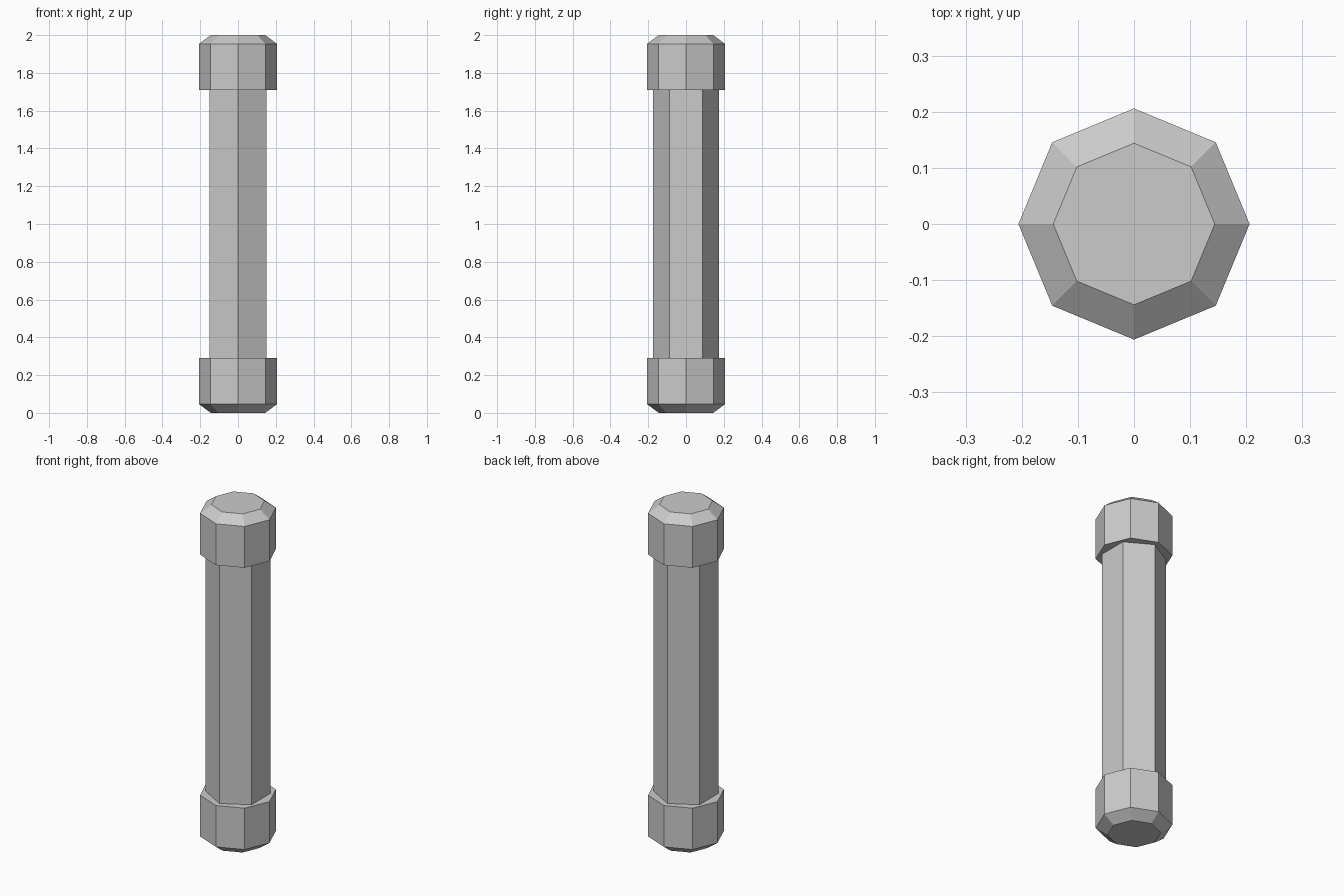
import bpy, bmesh
from math import sin, cos, pi

if "Cube" in bpy.data.objects:
    bpy.data.objects.remove(bpy.data.objects["Cube"])


def lathe(name, sides, profile, start=0.0):
    """Closed faceted solid from (radius, z) rings, bottom to top."""
    bm = bmesh.new()
    rings = [[bm.verts.new((r * cos(start + 2 * pi * i / sides),
                            r * sin(start + 2 * pi * i / sides), z))
              for i in range(sides)] for r, z in profile]
    for low, high in zip(rings, rings[1:]):
        for i in range(sides):
            j = (i + 1) % sides
            bm.faces.new((low[i], low[j], high[j], high[i]))
    bm.faces.new(rings[0][::-1])
    bm.faces.new(rings[-1])
    mesh = bpy.data.meshes.new(name)
    bm.to_mesh(mesh)
    bm.free()
    obj = bpy.data.objects.new(name, mesh)
    bpy.context.collection.objects.link(obj)
    return obj


# Hexagonal shaft, corner pointing to the front
lathe("shaft", 6, [(0.174, 0.28), (0.174, 1.72)], pi / 2)

# Octagonal end caps with a chamfered outer end, mirrored about mid height
cap = [(0.144, 0.0), (0.206, 0.046), (0.206, 0.29)]
lathe("bottom_cap", 8, cap)
lathe("top_cap", 8, [(r, 2 - z) for r, z in reversed(cap)])
